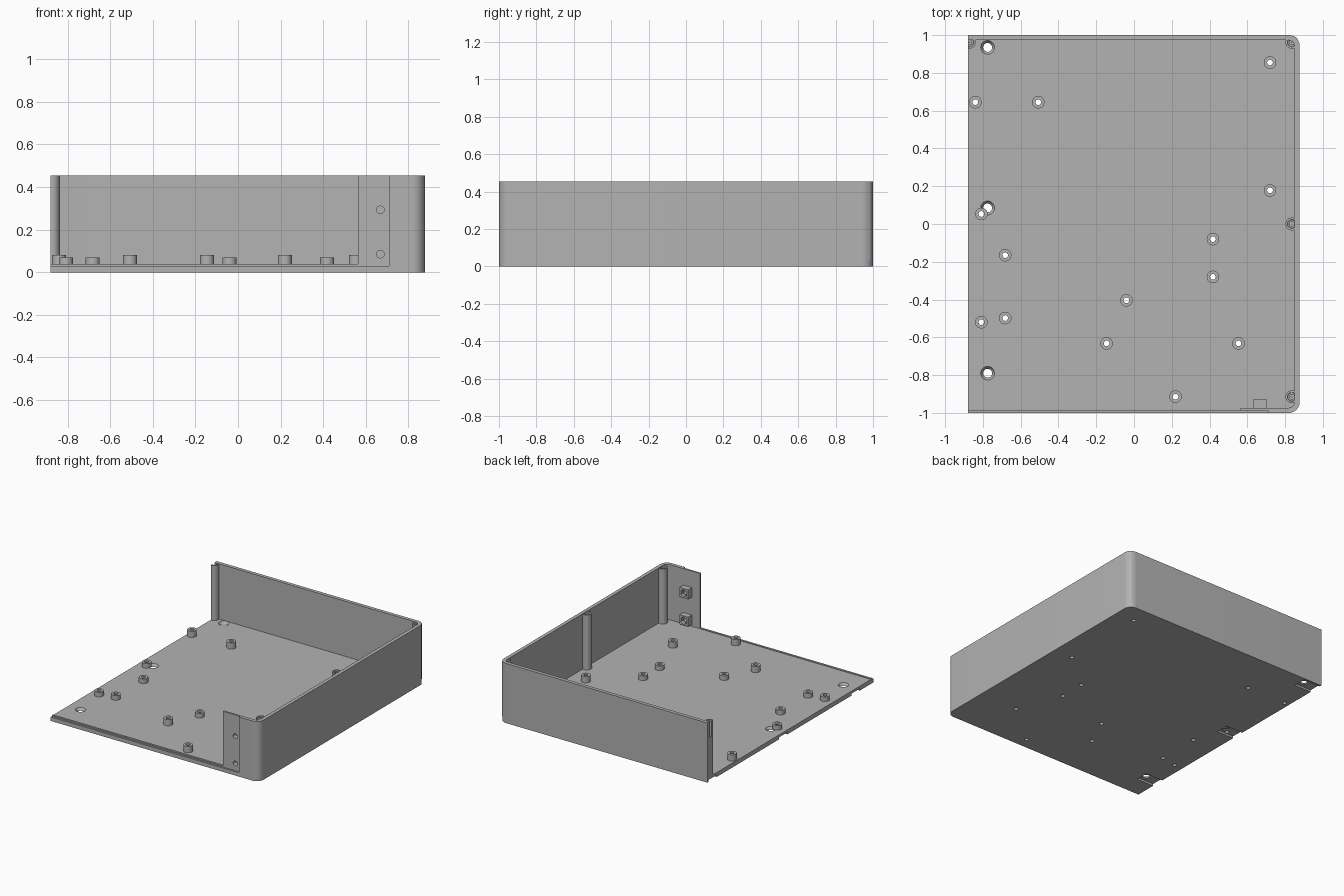
import bpy, bmesh
from math import pi, sin, cos

if "Cube" in bpy.data.objects:
    bpy.data.objects.remove(bpy.data.objects["Cube"])

grey = bpy.data.materials.new("Plain grey")
grey.use_nodes = True
grey.diffuse_color = (0.45, 0.45, 0.45, 1)
grey.node_tree.nodes["Principled BSDF"].inputs["Base Color"].default_value = grey.diffuse_color

LEFT, RIGHT, FRONT, BACK = -0.88, 0.877, -1.0, 1.0
HEIGHT, FLOOR, WALL = 0.455, 0.034, 0.027


def make(name, bm, smooth=False):
    bmesh.ops.recalc_face_normals(bm, faces=bm.faces)
    mesh = bpy.data.meshes.new(name)
    bm.to_mesh(mesh)
    bm.free()
    mesh.materials.append(grey)
    ob = bpy.data.objects.new(name, mesh)
    bpy.context.collection.objects.link(ob)
    if smooth:
        finish(ob)
    return ob


def finish(ob):
    bpy.ops.object.select_all(action="DESELECT")
    ob.select_set(True)
    bpy.context.view_layer.objects.active = ob
    bpy.ops.object.shade_smooth_by_angle(angle=pi / 6)


def prism(name, outline, z0, z1):
    bm = bmesh.new()
    face = bm.faces.new([bm.verts.new((x, y, z0)) for x, y in outline])
    top = bmesh.ops.extrude_face_region(bm, geom=[face])["geom"]
    for v in top:
        if isinstance(v, bmesh.types.BMVert):
            v.co.z = z1
    return make(name, bm)


def box(name, x0, x1, y0, y1, z0, z1):
    return prism(name, [(x0, y0), (x1, y0), (x1, y1), (x0, y1)], z0, z1)


def lathe(name, profile, x, y, n=32, smooth=True):
    """Closed (radius, z) profile turned about a vertical axis."""
    bm = bmesh.new()
    rings = [[bm.verts.new((x + r * cos(2 * pi * i / n), y + r * sin(2 * pi * i / n), z))
              for i in range(n)] for r, z in profile]
    for a, b in zip(rings, rings[1:] + rings[:1]):
        for i in range(n):
            j = (i + 1) % n
            bm.faces.new((a[i], a[j], b[j], b[i]))
    return make(name, bm, smooth)


def cone(x, y, z0, z1, r0, r1, n=32):
    """Solid plug used for cutting round holes."""
    bm = bmesh.new()
    bmesh.ops.create_cone(bm, cap_ends=True, segments=n, radius1=r0, radius2=r1, depth=z1 - z0)
    bmesh.ops.translate(bm, verts=bm.verts, vec=(x, y, (z0 + z1) / 2))
    return make("cutter", bm)


def pin(x, z, y0, y1, r, n=24):
    """Solid plug lying along y."""
    ob = cone(0, 0, 0, y1 - y0, r, r, n)
    for v in ob.data.vertices:
        cx, cy, cz = v.co
        v.co = (x + cx, y0 + cz, z - cy)
    return ob


def cut(ob, cutter):
    mod = ob.modifiers.new("cut", "BOOLEAN")
    mod.operation, mod.solver, mod.object = "DIFFERENCE", "EXACT", cutter
    bpy.context.view_layer.objects.active = ob
    bpy.ops.object.modifier_apply(modifier=mod.name)
    bpy.data.objects.remove(cutter)


def tray_outline(x0, inset, radius, n=10):
    """Square at the open left end, rounded at the two right corners."""
    cx = RIGHT - inset - radius
    pts = [(x0, FRONT + inset)]
    for cy, start in ((FRONT + inset + radius, -pi / 2), (BACK - inset - radius, 0)):
        for i in range(n + 1):
            a = start + pi / 2 * i / n
            pts.append((cx + radius * cos(a), cy + radius * sin(a)))
    return pts + [(x0, BACK - inset)]


# Tray with floor, back wall, right wall and a short front return
tray = prism("tray", tray_outline(LEFT, 0, 0.058), 0, HEIGHT)
cut(tray, prism("cutter", tray_outline(LEFT - 0.2, WALL, 0.032), FLOOR, 1))
cut(tray, box("cutter", -1.2, 0.563, -1.1, -0.9, FLOOR, 1))
cut(tray, box("cutter", -1.2, 0.71, -1.1, -0.987, FLOOR - 0.004, 1))

# Countersunk holes with relief pockets under the open edge
for y in (0.935, 0.085, -0.79):
    cut(tray, box("cutter", -1, -0.775 + 0.04, y - 0.05, min(y + 0.05, 0.985), -0.1, 0.015))
    cut(tray, cone(-0.775, y, 0.01, FLOOR + 0.0005, 0.02, 0.037))

# Standoffs, with bores running through the floor
tall = [(-0.84, 0.645), (-0.507, 0.645), (0.72, 0.855), (0.72, 0.178),
        (-0.145, -0.632), (0.553, -0.632), (0.22, -0.914)]
short = [(-0.808, 0.053), (-0.682, -0.165), (-0.682, -0.498), (-0.808, -0.52),
         (-0.04, -0.404), (0.418, -0.08), (0.418, -0.28)]
for label, spots, top in (("tall", tall, 0.081), ("short", short, 0.069)):
    for x, y in spots:
        cut(tray, cone(x, y, -0.1, 0.1, 0.015, 0.015, 24))
        lathe(label + "_standoff", [(0.033, FLOOR - 0.002), (0.033, top),
                                    (0.015, top), (0.015, FLOOR - 0.002)], x, y)

# Bolt holes through the front return
bolt_heights = (0.085, 0.293)
for z in bolt_heights:
    cut(tray, pin(0.668, z, -1.1, -0.9, 0.018))
finish(tray)

# Low ridge along the open front edge
box("front_ridge", LEFT, 0.563, -0.987, -0.972, FLOOR - 0.006, FLOOR + 0.005)

# Nut holders behind the front return
for z in bolt_heights:
    holder = box("nut_holder", 0.631, 0.705, -0.974, -0.928, z - 0.036, z + 0.036)
    cut(holder, pin(0.668, z, -1.1, -0.8, 0.018))
    cut(holder, pin(0.668, z, -0.952, -0.8, 0.028, 6))
    finish(holder)

# Screw posts against the walls
rim = HEIGHT - 0.002
post = [(0.034, FLOOR - 0.002), (0.034, rim), (0.024, rim), (0.022, rim - 0.006),
        (0.013, rim - 0.006), (0.013, rim - 0.12), (0.001, rim - 0.12), (0.001, FLOOR - 0.002)]
for x, y in ((0.836, 0.962), (0.836, 0.0), (0.836, -0.915)):
    lathe("screw_post", post, x, y)

# Post at the open end of the back wall, sliced flush with the edge
end_post = lathe("end_post", post, -0.872, 0.962, smooth=False)
cut(end_post, box("cutter", -1.2, LEFT, 0.8, 1.2, -1, 1))
finish(end_post)
